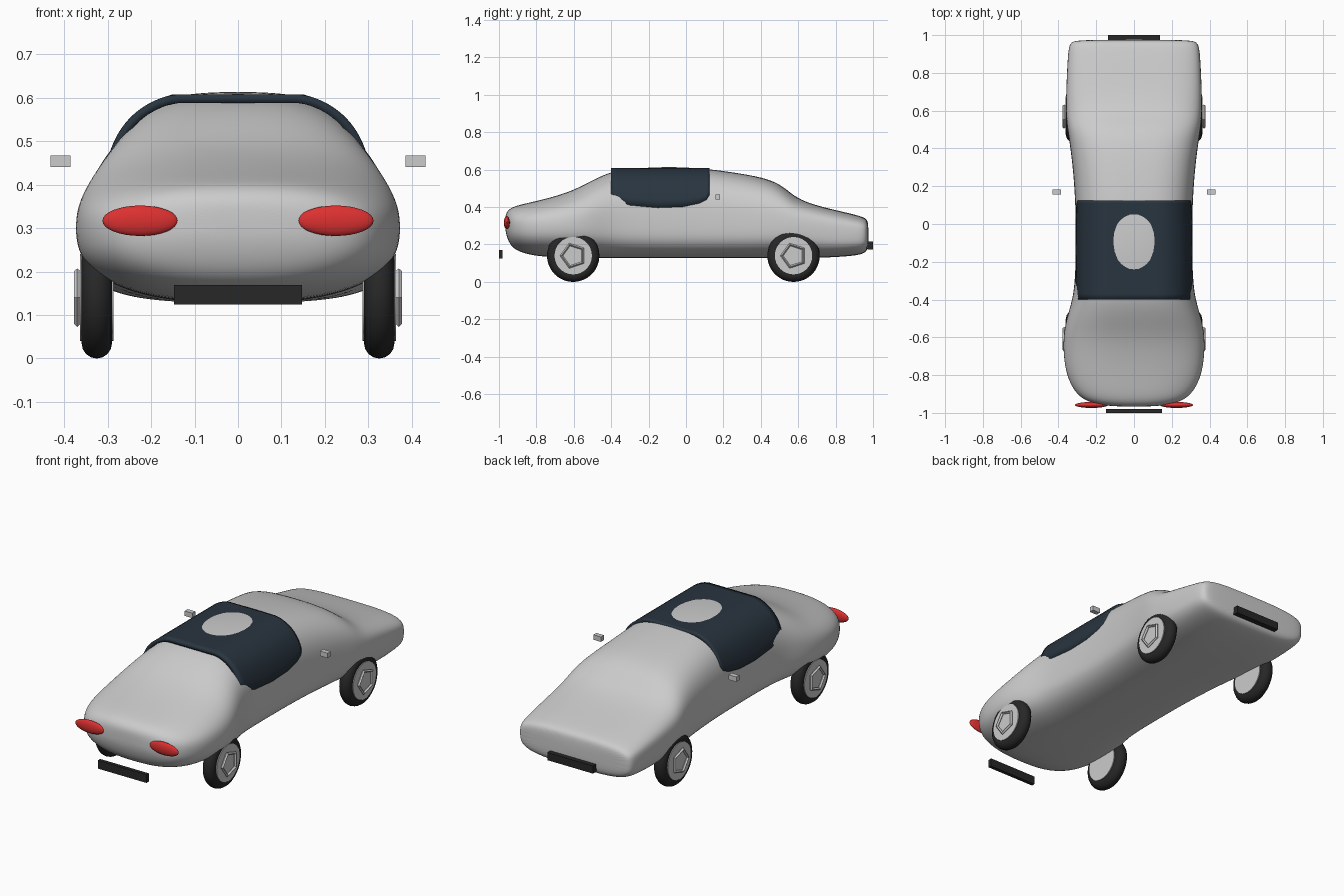
import bpy, bmesh, math
from mathutils import Matrix

if "Cube" in bpy.data.objects:
    bpy.data.objects.remove(bpy.data.objects["Cube"])


def material(name, rgb):
    m = bpy.data.materials.new(name)
    m.diffuse_color = (*rgb, 1)
    m.use_nodes = True
    m.node_tree.nodes["Principled BSDF"].inputs["Base Color"].default_value = m.diffuse_color
    return m


RED = material("red", (0.72, 0.03, 0.03))
BLACK = material("black", (0.02, 0.02, 0.02))
GLASS = material("dark_glass", (0.022, 0.035, 0.05))


def finish(ob, name, mat=None, smooth=None):
    ob.name = name
    if mat:
        ob.data.materials.append(mat)
    if smooth:
        bpy.ops.object.select_all(action='DESELECT')
        ob.select_set(True)
        bpy.context.view_layer.objects.active = ob
        bpy.ops.object.shade_smooth_by_angle(angle=math.radians(smooth))
    return ob


def loft(rings, closed):
    """Skin a list of equal-length point rings; closed rings get end caps."""
    bm = bmesh.new()
    vs = [[bm.verts.new(p) for p in r] for r in rings]
    n = len(vs[0])
    for a, b in zip(vs, vs[1:]):
        for i in range(n if closed else n - 1):
            j = (i + 1) % n
            bm.faces.new((a[i], a[j], b[j], b[i]))
    if closed:
        bm.faces.new(vs[0])
        bm.faces.new(vs[-1])
    bmesh.ops.recalc_face_normals(bm, faces=bm.faces[:])
    me = bpy.data.meshes.new("loft")
    bm.to_mesh(me)
    bm.free()
    ob = bpy.data.objects.new("loft", me)
    bpy.context.collection.objects.link(ob)
    return ob


def spow(v, n):
    return math.copysign(abs(v) ** (2 / n), v)


def box(name, loc, size, mat=None):
    bpy.ops.mesh.primitive_cube_add(size=1, location=loc)
    ob = bpy.context.object
    ob.data.transform(Matrix.Diagonal((*size, 1)))
    return finish(ob, name, mat)


# Body shell: y, half width, bottom, top
STATIONS = [
    (-0.967, 0.07, 0.285, 0.345), (-0.960, 0.17, 0.245, 0.372), (-0.940, 0.25, 0.195, 0.394),
    (-0.90, 0.307, 0.163, 0.410), (-0.82, 0.352, 0.140, 0.428), (-0.72, 0.373, 0.132, 0.452),
    (-0.60, 0.377, 0.128, 0.490), (-0.50, 0.358, 0.127, 0.545), (-0.40, 0.326, 0.127, 0.591),
    (-0.29, 0.312, 0.127, 0.607), (-0.10, 0.308, 0.127, 0.618), (0.10, 0.310, 0.127, 0.608),
    (0.30, 0.324, 0.127, 0.580), (0.44, 0.343, 0.127, 0.552), (0.52, 0.356, 0.127, 0.512),
    (0.59, 0.361, 0.127, 0.447), (0.70, 0.360, 0.128, 0.407), (0.84, 0.354, 0.134, 0.375),
    (0.93, 0.348, 0.144, 0.353), (0.963, 0.335, 0.158, 0.340), (0.976, 0.295, 0.19, 0.315),
]
SEG = 36
rings = []
for y, w, zb, zt in STATIONS:
    n = 2.5 + max(0, min(1, (y + 0.6) / 0.4)) * 0.5 + (0.5 if y > 0.6 else 0)
    zm = min(0.3, zb + 0.55 * (zt - zb))
    ring = []
    for k in range(SEG):
        a = math.tau * k / SEG
        c, s = spow(math.cos(a), n), spow(math.sin(a), n)
        ring.append((w * c, y, zm + s * ((zt - zm) if s > 0 else (zm - zb))))
    rings.append(ring)
body = loft(rings, True)
sub = body.modifiers.new("smooth", 'SUBSURF')
sub.levels = sub.render_levels = 2
finish(body, "body", smooth=60)

# Dark glass canopy; the roof rises through it
rings = []
for y, low in [(-0.40, 0.465), (-0.37, 0.435), (-0.30, 0.41), (-0.15, 0.397), (-0.02, 0.402),
               (0.07, 0.42), (0.11, 0.44), (0.125, 0.465)]:
    a0 = math.asin(((low - 0.3) / 0.32) ** 1.5)
    ring = []
    for k in range(25):
        a = a0 + (math.pi - 2 * a0) * k / 24
        z = 0.3 + 0.32 * spow(math.sin(a), 3)
        ring.append((0.313 * spow(math.cos(a), 3), y, min(z, 0.608)))
    rings.append(ring)
canopy = loft(rings, False)
if sum(p.normal.z for p in canopy.data.polygons) < 0:
    canopy.data.flip_normals()
solid = canopy.modifiers.new("thickness", 'SOLIDIFY')
solid.thickness, solid.offset = 0.02, -1
finish(canopy, "glass_canopy", GLASS, 40)

# Bumpers
box("front_bumper", (0, -0.99, 0.147), (0.294, 0.02, 0.045), BLACK)
box("rear_bumper", (0, 0.985, 0.194), (0.276, 0.03, 0.042), BLACK)

for side, s in (("left", -1), ("right", 1)):
    # Lamps and mirrors
    bpy.ops.mesh.primitive_uv_sphere_add(segments=32, ring_count=16, location=(s * 0.225, -0.958, 0.317))
    lamp = bpy.context.object
    lamp.data.transform(Matrix.Diagonal((0.087, 0.016, 0.035, 1)))
    finish(lamp, side + "_lamp", RED, 60)
    box(side + "_mirror", (s * 0.409, 0.17, 0.454), (0.046, 0.026, 0.027))

    # Wheels: tyre, disc and pentagon trim
    for end, y in (("front", -0.603), ("rear", 0.575)):
        name = f"{end}_{side}_"
        turn = (0, math.pi / 2, 0)
        bpy.ops.mesh.primitive_torus_add(major_radius=0.105, minor_radius=0.035, major_segments=48,
                                         minor_segments=16, location=(s * 0.325, y, 0.14), rotation=turn)
        finish(bpy.context.object, name + "tyre", BLACK, 60)
        bpy.ops.mesh.primitive_cylinder_add(vertices=32, radius=0.1, depth=0.077,
                                            location=(s * 0.325, y, 0.14), rotation=turn)
        finish(bpy.context.object, name + "disc", smooth=30)
        bpy.ops.mesh.primitive_torus_add(major_radius=0.063, minor_radius=0.008, major_segments=5,
                                         minor_segments=4, location=(s * 0.370, y, 0.14), rotation=turn)
        trim = bpy.context.object
        trim.data.transform(Matrix.Rotation(-math.pi / 2, 4, 'Z'))
        finish(trim, name + "trim")
